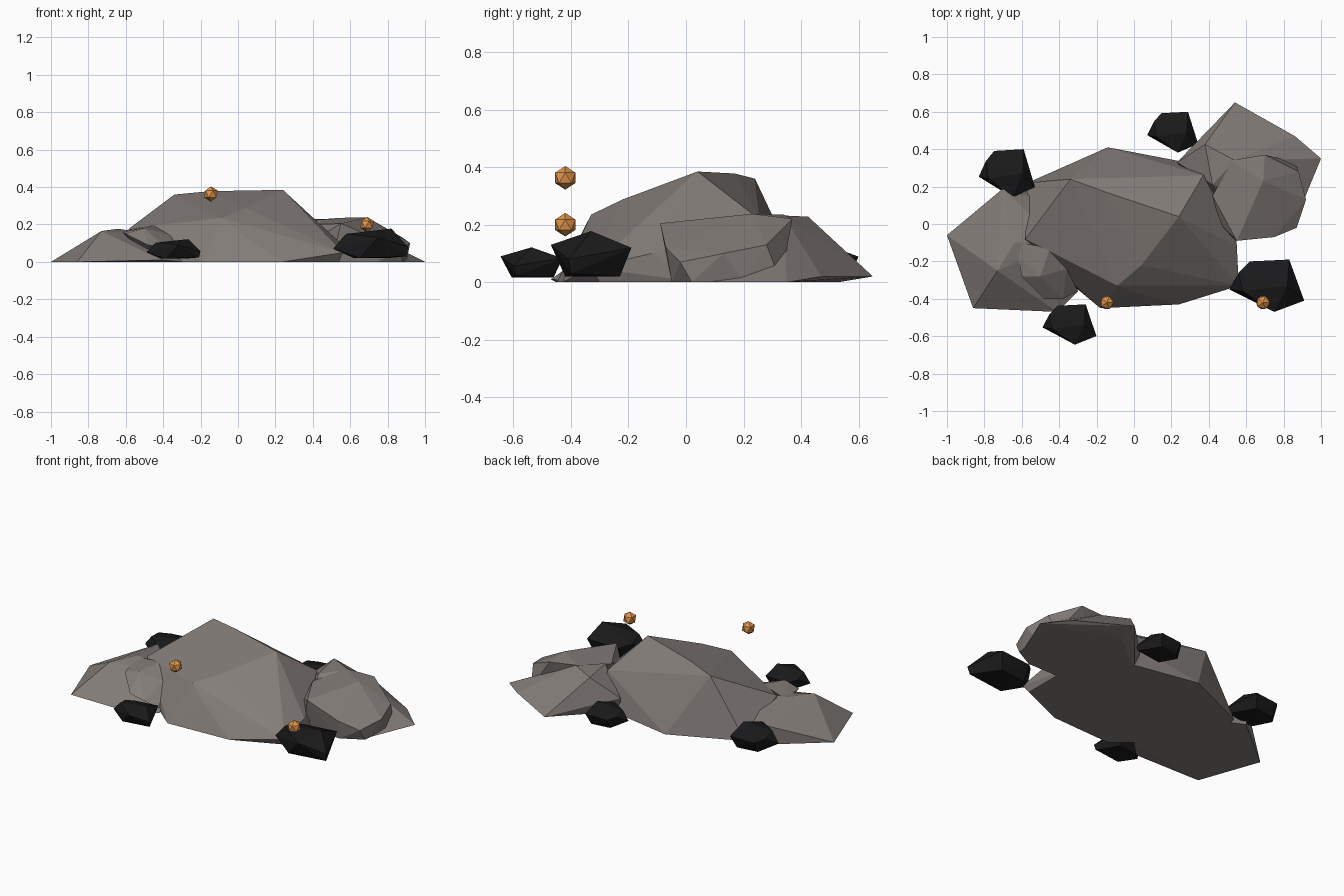
import bpy, bmesh
from mathutils import Vector, Matrix


def material(name, col):
    m = bpy.data.materials.new(name)
    m.diffuse_color = (*col, 1)
    return m


GREY = material("grey_stone", (0.23, 0.205, 0.19))
BLACK = material("coal", (0.01, 0.01, 0.011))
ORANGE = material("ember", (0.75, 0.3, 0.07))


def rock(name, pts, mat, xf=Matrix.Identity(4)):
    """Faceted boulder: convex hull of a few corner points."""
    bm = bmesh.new()
    for p in pts:
        bm.verts.new(xf @ Vector(p))
    bmesh.ops.convex_hull(bm, input=bm.verts[:])
    loose = [v for v in bm.verts if not v.link_faces]
    bmesh.ops.delete(bm, geom=loose, context='VERTS')
    bmesh.ops.recalc_face_normals(bm, faces=bm.faces[:])
    me = bpy.data.meshes.new(name)
    bm.to_mesh(me)
    bm.free()
    me.materials.append(mat)
    ob = bpy.data.objects.new(name, me)
    bpy.context.collection.objects.link(ob)
    return ob


# Large central boulder
rock("main_boulder", [
    (-.57, .22, 0), (-.14, .41, 0), (.38, .31, 0), (.54, .05, 0), (.54, -.3, 0),
    (.24, -.43, 0), (-.18, -.45, 0), (-.6, -.1, 0), (-.34, .24, .36),
    (-.15, .17, .378), (.24, .04, .385), (.37, .26, .215), (-.09, -.33, .235),
    (.04, -.22, .288), (.02, -.37, .15), (.56, -.33, .05), (.55, -.12, .1),
    (-.58, -.08, .18)], GREY)

# Low boulder on the left with a small lump on it
rock("left_boulder", [
    (-1, -.06, 0), (-.86, -.45, 0), (-.41, -.47, .01), (-.3, -.36, 0), (-.7, .19, .12),
    (-.66, .22, 0), (-.73, -.25, .165), (-.64, -.1, .177), (-.4, -.1, .14), (-.4, .1, 0)], GREY)
rock("left_lump", [
    (-.6, -.1, .17), (-.45, -.13, .197), (-.36, -.24, .14), (-.38, -.4, .07), (-.48, -.4, .09),
    (-.6, -.28, .15), (-.5, -.28, .18), (-.5, -.2, 0), (-.62, -.17, .16), (-.3, -.36, .03)], GREY)

# Back right boulder and the rounder one in front of it
rock("back_boulder", [
    (.54, .65, .02), (1, .35, 0), (.86, .47, .02), (.23, .33, .1), (.38, .425, .228),
    (.42, .21, .225), (.54, .34, .232), (.54, .53, 0), (.25, .3, 0), (.88, .06, 0), (.5, 0, 0)], GREY)
rock("right_boulder", [
    (.42, .15, .2), (.52, .34, .235), (.7, .37, .22), (.88, .28, .13), (.92, .13, .1),
    (.87, -.02, .07), (.75, -.07, .12), (.55, -.09, .205), (.46, 0, .15), (.69, .23, .238),
    (.5, -.05, 0), (.75, -.05, 0), (.88, .02, 0), (.9, .2, 0), (.86, .33, 0), (.6, .3, 0)], GREY)

# Coal lumps: one shape at four sizes
COAL = [(-.2, -.01, -.03), (-.15, .08, .03), (-.09, .14, .01), (.12, .15, .02), (.2, -.07, -.02),
        (.04, -.13, .03), (.11, .01, .078), (-.13, -.02, .05), (-.06, -.08, -.08),
        (.19, -.06, -.07), (.09, .11, -.08), (-.09, .09, -.08)]
for name, pos, s in [("front_right", (.71, -.34, .1), (1, 1, 1)),
                     ("front_left", (-.345, -.545, .07), (.72, .77, .66)),
                     ("back_left", (-.68, .262, .09), (.75, .92, .8)),
                     ("back_right", (.207, .483, .075), (.68, .78, .7))]:
    rock("coal_" + name, COAL, BLACK, Matrix.Translation(pos) @ Matrix.Diagonal((*s, 1)))

# Floating embers
for i, pos in enumerate([(-.145, -.42, .363), (.69, -.42, .2)]):
    bpy.ops.mesh.primitive_ico_sphere_add(subdivisions=1, radius=.041, location=pos)
    ob = bpy.context.object
    ob.name = f"ember_{i + 1}"
    ob.data.materials.append(ORANGE)
